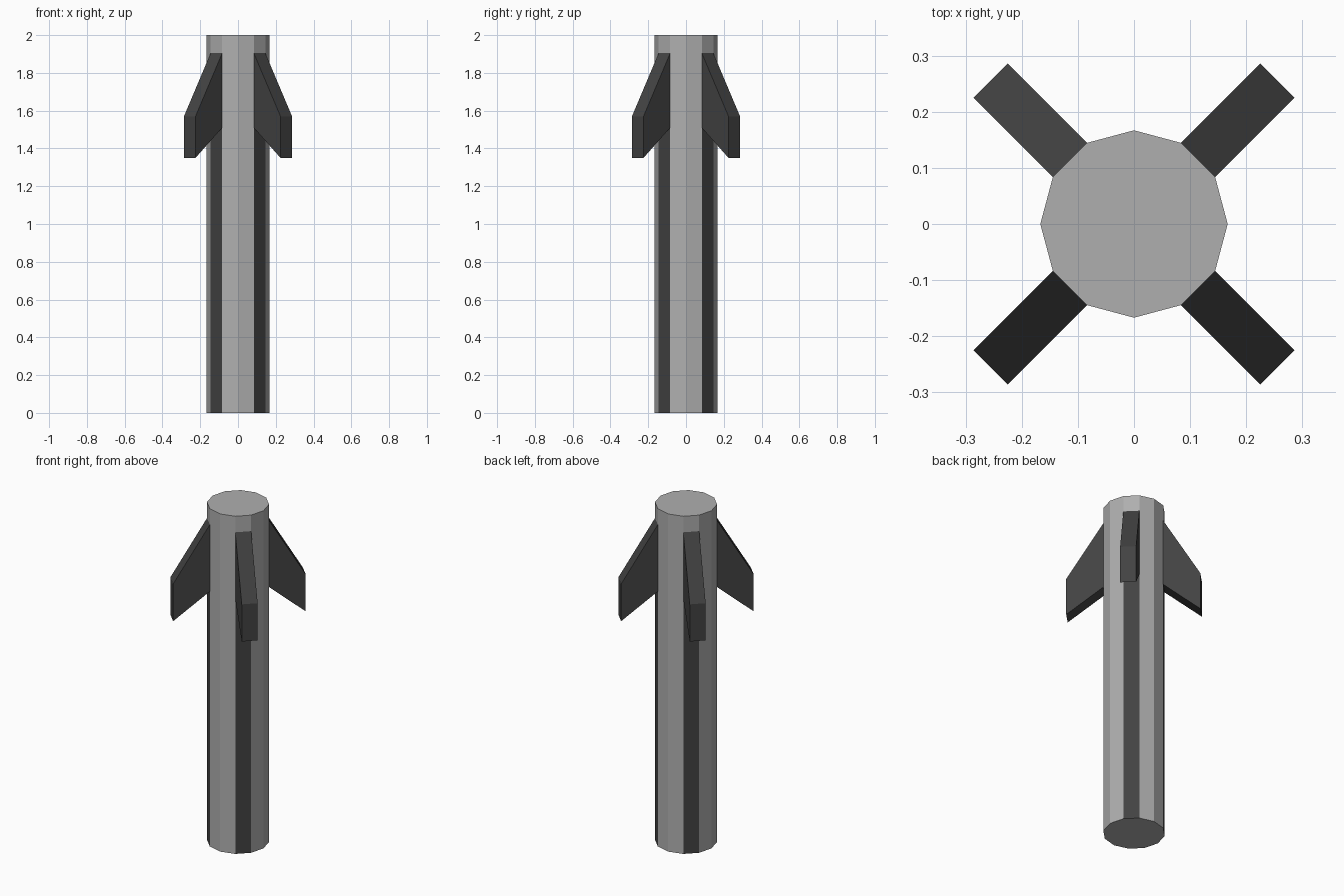
import bpy, bmesh, math
from mathutils import Vector

if "Cube" in bpy.data.objects:
    bpy.data.objects.remove(bpy.data.objects["Cube"])

RADIUS, SIDES, FIN_REACH = 0.167, 12, 0.2
LEVELS = [0.0, 1.51, 1.905, 2.0]      # base, fin root bottom, fin root top, tip
FIN_LOW, FIN_HIGH = 1.35, 1.57        # outer edge of each swept fin


def grey(name, value):
    mat = bpy.data.materials.new(name)
    mat.diffuse_color = (value, value, value, 1)
    mat.use_nodes = True
    mat.node_tree.nodes["Principled BSDF"].inputs["Base Color"].default_value = mat.diffuse_color
    return mat


bm = bmesh.new()

# Twelve-sided shaft, split into rings where the fins attach
rings = [[bm.verts.new((RADIUS * math.cos(math.tau * i / SIDES),
                        RADIUS * math.sin(math.tau * i / SIDES), z))
          for i in range(SIDES)] for z in LEVELS]
bm.faces.new(rings[0][::-1])
bm.faces.new(rings[-1])
fin_roots = []
for level, (low, high) in enumerate(zip(rings, rings[1:])):
    for i in range(SIDES):
        j = (i + 1) % SIDES
        face = bm.faces.new((low[i], low[j], high[j], high[i]))
        if i % 3 == 1:                # the four diagonal sides
            if level == 0:
                face.material_index = 1   # dark strip under each fin
            elif level == 1:
                fin_roots.append(face)

# Swept fins, extruded from the diagonal sides
bm.normal_update()
for root in fin_roots:
    root.material_index = 1
    outward = root.normal.copy()
    tip = bmesh.ops.extrude_discrete_faces(bm, faces=[root])["faces"][0]
    tip.material_index = 1
    for v in tip.verts:
        z = FIN_HIGH if v.co.z > 1.7 else FIN_LOW
        v.co = Vector((v.co.x, v.co.y, z)) + outward * FIN_REACH
    for edge in tip.edges:
        for face in edge.link_faces:
            face.material_index = 1

bmesh.ops.recalc_face_normals(bm, faces=bm.faces[:])
mesh = bpy.data.meshes.new("finned_shaft")
bm.to_mesh(mesh)
bm.free()
mesh.materials.append(grey("shaft_grey", 0.43))
mesh.materials.append(grey("fin_dark_grey", 0.056))
bpy.context.collection.objects.link(bpy.data.objects.new("finned_shaft", mesh))
